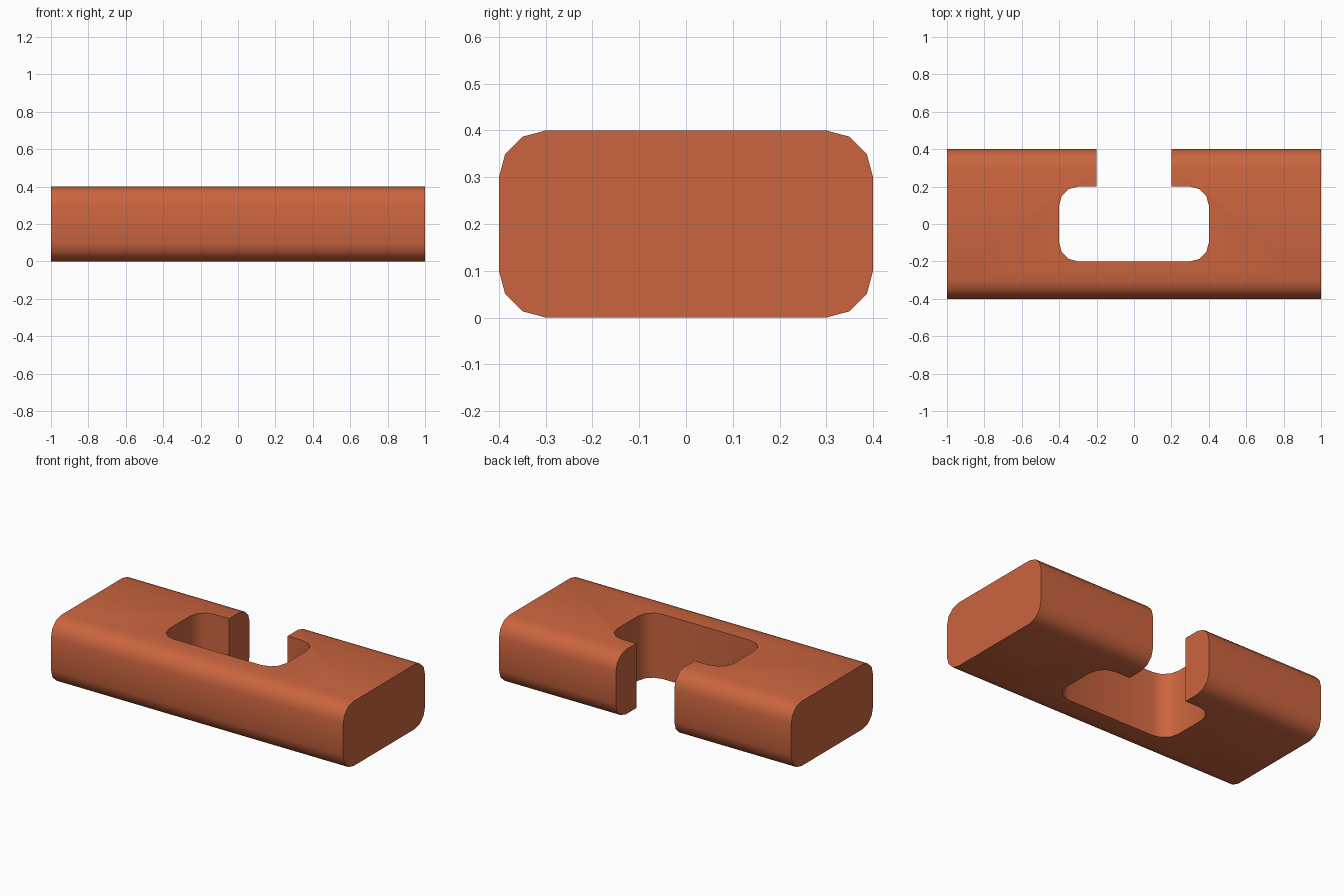
import bpy, bmesh
from math import cos, sin, pi
from mathutils import Vector

if "Cube" in bpy.data.objects:
    bpy.data.objects.remove(bpy.data.objects["Cube"])


def corner(cx, cy, start, r=0.1, steps=3):
    """Quarter-circle arc points, counter-clockwise from the start angle."""
    return [(cx + r * cos(start + pi / 2 * i / steps),
             cy + r * sin(start + pi / 2 * i / steps)) for i in range(steps + 1)]


def prism(name, profile, place, offset):
    """Extrude a closed 2D profile; place maps its points into 3D."""
    bm = bmesh.new()
    face = bm.faces.new([bm.verts.new(place(a, b)) for a, b in profile])
    ext = bmesh.ops.extrude_face_region(bm, geom=[face], use_keep_orig=True)
    verts = [g for g in ext["geom"] if isinstance(g, bmesh.types.BMVert)]
    bmesh.ops.translate(bm, verts=verts, vec=Vector(offset))
    bmesh.ops.recalc_face_normals(bm, faces=bm.faces)
    mesh = bpy.data.meshes.new(name)
    bm.to_mesh(mesh)
    bm.free()
    obj = bpy.data.objects.new(name, mesh)
    bpy.context.collection.objects.link(obj)
    return obj


# Rounded bar running along x
section = (corner(0.3, 0.3, 0) + corner(-0.3, 0.3, pi / 2)
           + corner(-0.3, 0.1, pi) + corner(0.3, 0.1, 1.5 * pi))
bar = prism("slotted_bar", section, lambda y, z: (-1, y, z), (2, 0, 0))

# T-shaped slot: rounded pocket with a narrower mouth open to the back
slot = (corner(-0.3, -0.1, pi) + corner(0.3, -0.1, 1.5 * pi)
        + corner(0.3, 0.1, 0)
        + [(0.2, 0.2), (0.2, 0.6), (-0.2, 0.6), (-0.2, 0.2)]
        + corner(-0.3, 0.1, pi / 2))
cutter = prism("slot_cutter", slot, lambda x, y: (x, y, -0.2), (0, 0, 0.8))
cutter.hide_render = True

# Cut the slot, then drop the cutter
cut = bar.modifiers.new("slot", 'BOOLEAN')
cut.operation = 'DIFFERENCE'
cut.solver = 'EXACT'
cut.object = cutter
bpy.context.view_layer.objects.active = bar
bar.select_set(True)
bpy.ops.object.modifier_apply(modifier=cut.name)
bpy.data.objects.remove(cutter)
bpy.ops.object.shade_smooth_by_angle(angle=35 * pi / 180)

# Brick-red finish
red = bpy.data.materials.new("brick_red")
red.diffuse_color = (0.60, 0.13, 0.05, 1)
red.use_nodes = True
red.node_tree.nodes["Principled BSDF"].inputs["Base Color"].default_value = red.diffuse_color
bar.data.materials.clear()
bar.data.materials.append(red)
